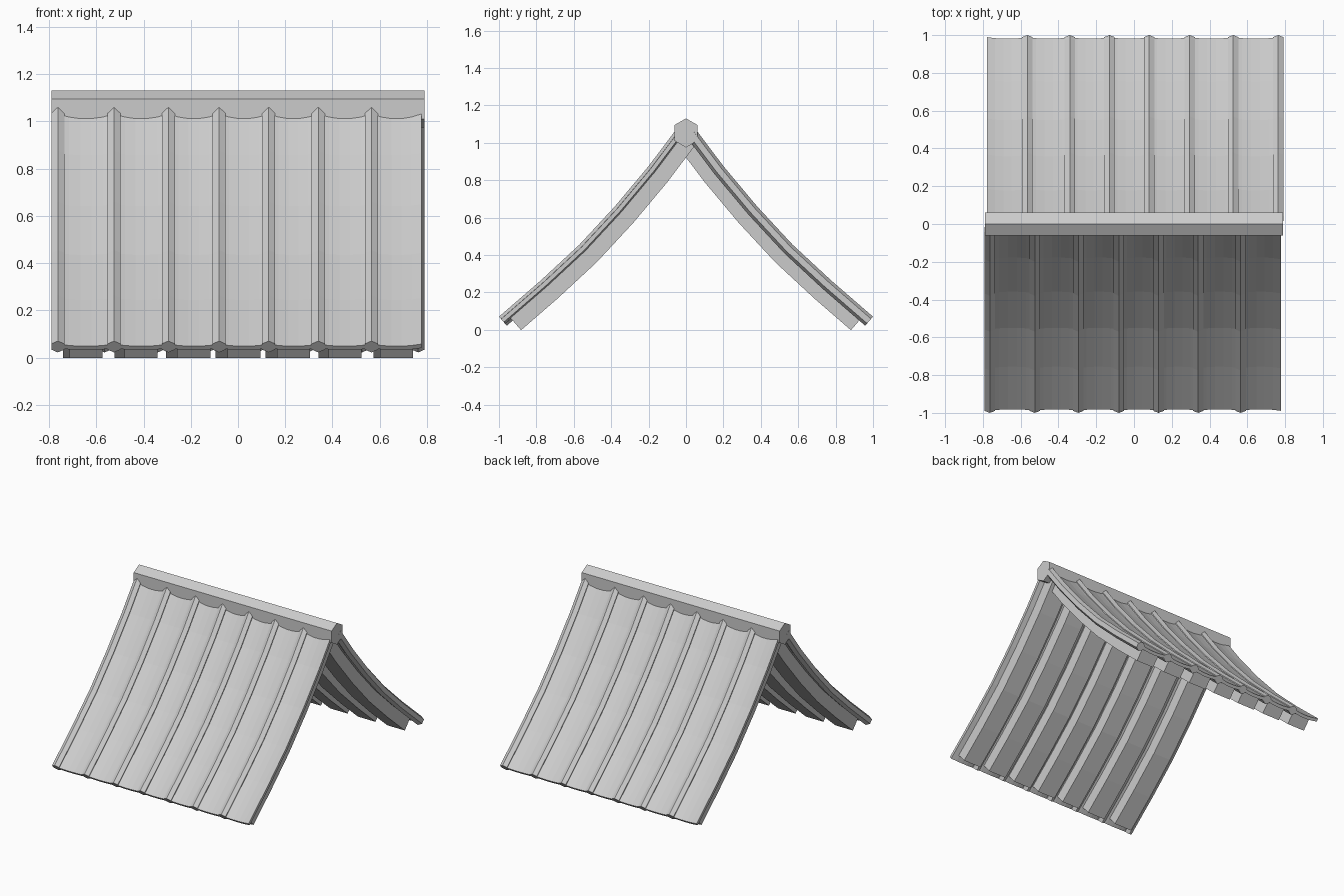
import bpy, bmesh, math
from mathutils import Vector

if "Cube" in bpy.data.objects:
    bpy.data.objects.remove(bpy.data.objects["Cube"])

# Slope path along the rib crests (y, z), eave to ridge
PATH = [Vector(p) for p in [(-1.0, .07), (-.775, .265), (-.57, .455), (-.38, .66),
                            (-.2, .875), (-.055, 1.068)]]
RIBS = [-.763, -.525, -.295, -.08, .13, .34, .565]
RIGHT_EDGE = .777
R = .032


def frames(trim):
    """Path points with mitred outward normals, eave end shortened by trim."""
    pts = [p.copy() for p in PATH]
    pts[0] += (pts[1] - pts[0]).normalized() * trim
    norms = []
    for a, b in zip(pts, pts[1:]):
        d = (b - a).normalized()
        norms.append(Vector((-d.y, d.x)))
    out = []
    for i, p in enumerate(pts):
        n0, n1 = norms[max(i - 1, 0)], norms[min(i, len(norms) - 1)]
        n = (n0 + n1).normalized()
        out.append((p, n / n.dot(n0)))
    return out


def finish(bm, name):
    bmesh.ops.recalc_face_normals(bm, faces=bm.faces)
    me = bpy.data.meshes.new(name)
    bm.to_mesh(me)
    bm.free()
    ob = bpy.data.objects.new(name, me)
    bpy.context.collection.objects.link(ob)
    return ob


def sweep(bm, section, rings):
    """Sweep a closed (x, depth below crest) section along the slope."""
    loops = [[bm.verts.new((x, p.x - n.x * d, p.y - n.y * d)) for x, d in section]
             for p, n in rings]
    k = len(section)
    for a, b in zip(loops, loops[1:]):
        for i in range(k):
            j = (i + 1) % k
            bm.faces.new((a[i], a[j], b[j], b[i]))
    bm.faces.new(loops[0])
    bm.faces.new(loops[-1])


def slope_part(name, sections, trim=0):
    """One part on the front slope and its half-turn copy on the back."""
    rings = frames(trim)
    for side in ("front", "back"):
        bm = bmesh.new()
        for s in sections:
            sweep(bm, s, rings)
        ob = finish(bm, f"{side}_{name}")
        if side == "back":
            ob.rotation_euler.z = math.pi


# Hexagonal ribs, point up
hexes = [[(x + R * math.sin(i * math.pi / 3), R - R * math.cos(i * math.pi / 3))
          for i in range(6)] for x in RIBS]
slope_part("ribs", hexes)

# Sagging roof panels between the ribs, and rafters below them
panels, rafters = [], []
for a, b in zip(RIBS, RIBS[1:] + [RIGHT_EDGE]):
    w = b - a
    top = [(a, .017), (a + w * .2, .025), (a + w * .4, .029),
           (a + w * .6, .029), (a + w * .8, .025), (b, .017)]
    panels.append(top + [(x, d + .022) for x, d in reversed(top)])
    m = (a + b) / 2
    rafters.append([(m - .07, .046), (m + .07, .046), (m + .07, .132), (m - .07, .132)])
slope_part("panels", panels)
slope_part("rafters", rafters, trim=.042)

# Hexagonal ridge cap
bm = bmesh.new()
outline = [(0, 1.13), (.061, 1.095), (.061, 1.01), (0, .975), (-.061, 1.01), (-.061, 1.095)]
ends = [[bm.verts.new((x, y, z)) for y, z in outline] for x in (-.79, .79)]
for i in range(6):
    j = (i + 1) % 6
    bm.faces.new((ends[0][i], ends[0][j], ends[1][j], ends[1][i]))
for e in ends:
    bm.faces.new(e)
finish(bm, "ridge_cap")
